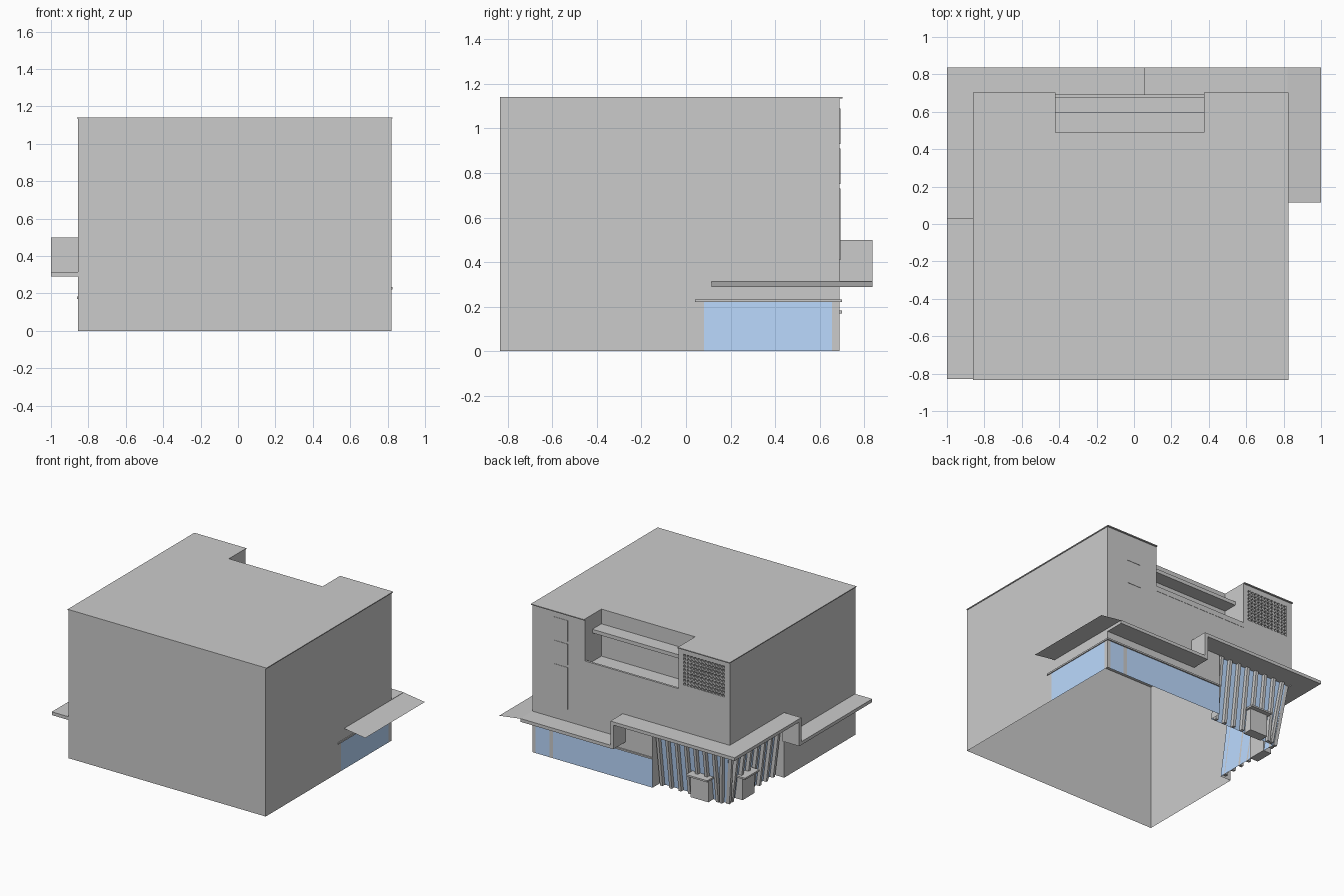
import bpy, bmesh
from mathutils import Vector

if "Cube" in bpy.data.objects:
    bpy.data.objects.remove(bpy.data.objects["Cube"])

X0, X1, Y0, Y1, H = -0.855, 0.82, -0.835, 0.69, 1.138
RX0, RX1, RY, RZ = -0.42, 0.375, 0.49, 0.78      # terrace recess
CX, CY, CZ = -0.2, 0.03, 0.48                    # limits of the glazed corner

glass = bpy.data.materials.new("glass")
glass.diffuse_color = (0.5, 0.7, 1.0, 1)
glass.use_nodes = True
glass.node_tree.nodes["Principled BSDF"].inputs["Base Color"].default_value = glass.diffuse_color


def finish(name, bm, mat=None):
    me = bpy.data.meshes.new(name)
    bm.to_mesh(me)
    bm.free()
    ob = bpy.data.objects.new(name, me)
    bpy.context.collection.objects.link(ob)
    if mat:
        me.materials.append(mat)
    return ob


def sheets(name, faces, mat=None):
    """Flat faces, each given as (outward direction, points)."""
    bm = bmesh.new()
    for out, pts in faces:
        f = bm.faces.new([bm.verts.new(p) for p in pts])
        f.normal_update()
        if f.normal.dot(Vector(out)) < 0:
            f.normal_flip()
    return finish(name, bm, mat)


def loft(bm, low, high):
    """Solid between two matching outlines."""
    a = [bm.verts.new(p) for p in low]
    b = [bm.verts.new(p) for p in high]
    n = len(a)
    fs = [bm.faces.new(a), bm.faces.new(b)]
    fs += [bm.faces.new((a[i], a[(i + 1) % n], b[(i + 1) % n], b[i])) for i in range(n)]
    bmesh.ops.recalc_face_normals(bm, faces=fs)


def rect(x0, x1, y0, y1, z):
    return [(x0, y0, z), (x1, y0, z), (x1, y1, z), (x0, y1, z)]


def boxes(name, dims):
    bm = bmesh.new()
    for x0, x1, y0, y1, z0, z1 in dims:
        loft(bm, rect(x0, x1, y0, y1, z0), rect(x0, x1, y0, y1, z1))
    return finish(name, bm)


def xwall(x, yz):
    return [(x, y, z) for y, z in yz]


def ywall(y, x0, x1, z0, z1):
    return [(x0, y, z0), (x1, y, z0), (x1, y, z1), (x0, y, z1)]


# Hollow outer walls, open underneath
B = (0, 1, 0)
PX0, PX1, PZ0, PZ1 = -0.814, -0.456, 0.853, 1.1  # vent opening
sheets("outer_walls", [
    ((0, -1, 0), ywall(Y0, X0, X1, 0, H)),
    ((1, 0, 0), xwall(X1, [(Y0, 0), (0.08, 0), (0.08, 0.22), (0.655, 0.22),
                           (0.655, 0), (Y1, 0), (Y1, H), (Y0, H)])),
    ((-1, 0, 0), xwall(X0, [(Y0, 0), (CY, 0), (CY, CZ), (Y1, CZ), (Y1, H), (Y0, H)])),
    (B, ywall(Y1, CX, X1, 0.22, CZ)),
    (B, ywall(Y1, X0, X1, CZ, RZ)),
    (B, ywall(Y1, RX1, X1, RZ, H)),
    (B, ywall(Y1, X0, PX0, RZ, H)),
    (B, ywall(Y1, PX1, RX0, RZ, H)),
    (B, ywall(Y1, PX0, PX1, RZ, PZ0)),
    (B, ywall(Y1, PX0, PX1, PZ1, H)),
    (B, ywall(Y1, 0.795, X1, 0, 0.22)),
    (B, ywall(Y1, 0.645, 0.675, 0, 0.22)),
])

# Terrace recess with back wall, floor and sides
sheets("terrace", [
    (B, ywall(RY, RX0, RX1, RZ, H)),
    ((0, 0, 1), rect(RX0, RX1, RY, Y1, RZ)),
    ((1, 0, 0), xwall(RX0, [(RY, RZ), (Y1, RZ), (Y1, H), (RY, H)])),
    ((-1, 0, 0), xwall(RX1, [(RY, RZ), (Y1, RZ), (Y1, H), (RY, H)])),
])
boxes("terrace_parapet", [(RX0, RX1, 0.675, 0.692, RZ, 0.82)])
boxes("terrace_canopy", [(RX0, RX1, RY, 0.60, 1.0, 1.028)])

# Roof plate with a small lip
outline = [(X0 - .007, Y0), (X1 + .006, Y0), (X1 + .006, 0.702), (RX1, 0.702),
           (RX1, RY), (RX0, RY), (RX0, 0.702), (X0 - .007, 0.702)]
bm = bmesh.new()
loft(bm, [(x, y, 1.134) for x, y in outline], [(x, y, 1.141) for x, y in outline])
finish("roof", bm)

# Vent grille: recessed plate behind crossing bars
sheets("vent_back", [(B, ywall(Y1 - 0.03, PX0, PX1, PZ0, PZ1))])
bars = []
NX, NZ, t = 12, 9, 0.005
for i in range(NX + 1):
    x = PX0 + (PX1 - PX0) * i / NX
    bars.append((x - t, x + t, Y1 - 0.03, Y1, PZ0, PZ1))
for i in range(NZ + 1):
    z = PZ0 + (PZ1 - PZ0) * i / NZ
    bars.append((PX0, PX1, Y1 - 0.028, Y1 - 0.001, z - t, z + t))
boxes("vent_bars", bars)

# Stacked shallow wall panels
boxes("wall_panels", [(0.52, 0.64, Y1 - 0.01, Y1 + 0.003, z - 0.16, z)
                      for z in (1.09, 0.91, 0.73, 0.57)])

# Shop windows and the trim above them
sheets("shop_windows", [
    ((1, 0, 0), xwall(X1, [(0.08, 0), (0.655, 0), (0.655, 0.22), (0.08, 0.22)])),
    (B, ywall(Y1, 0.675, 0.795, 0, 0.22)),
    (B, ywall(Y1, CX, 0.645, 0, 0.22)),
], glass)
boxes("window_trim", [(X1 - 0.01, 0.827, 0.04, 0.70, 0.221, 0.233),
                      (CX, X1 - 0.01, Y1 - 0.01, 0.70, 0.221, 0.233)])

# Stepped canopy: low, riser, raised around the corner, riser, low
boxes("canopy", [
    (0.055, X1, Y1, 0.838, 0.29, 0.315),
    (0.03, 0.055, Y1, 0.838, 0.29, 0.5),
    (-1, 0.03, Y1, 0.838, 0.475, 0.5),
    (-1, X0, 0.055, Y1, 0.475, 0.5),
    (-1, X0, CY, 0.055, 0.29, 0.5),
    (-1, X0, -0.83, CY, 0.29, 0.315),
])
sheets("canopy_sloped_end", [((0, 0, 1), [(X1, 0.115, 0.313), (1, 0.115, 0.288),
                                          (1, 0.838, 0.288), (X1, 0.838, 0.313)])])

# Corner glazing leaning inwards to the ground
GX, GY, D, LEAN = X0 + 0.028, Y1 - 0.028, 0.028, 0.062
sheets("corner_glazing", [
    (B, [(CX, GY - LEAN, 0), (GX + LEAN, GY - LEAN, 0), (GX, GY, CZ), (CX, GY, CZ)]),
    ((-1, 0, 0), [(GX + LEAN, CY, 0), (GX + LEAN, GY - LEAN, 0), (GX, GY, CZ), (GX, CY, CZ)]),
], glass)
sheets("corner_jambs", [
    ((-1, 0, 0), xwall(CX, [(GY - LEAN, 0), (Y1, 0), (Y1, CZ), (GY, CZ)])),
    (B, [(GX + LEAN, CY, 0), (X0, CY, 0), (X0, CY, CZ), (GX, CY, CZ)]),
    ((0, 0, -1), rect(X0, CX, GY, Y1, CZ)),
    ((0, 0, -1), rect(X0, GX, CY, GY, CZ)),
])

# Upright slats on both glazed sides
bm = bmesh.new()
w = 0.011
for i in range(8):
    x = CX - 0.03 - i * 0.079
    s = LEAN * 0.8 if i == 7 else 0
    loft(bm, rect(x - w + s, x + w + s, GY - LEAN, GY - LEAN + D, 0),
         rect(x - w, x + w, GY, GY + D, CZ))
for i in range(8):
    y = CY + 0.035 + i * 0.083
    s = LEAN * 0.8 if i == 7 else 0
    loft(bm, rect(GX + LEAN - D, GX + LEAN, y - w - s, y + w - s, 0),
         rect(GX - D, GX, y - w, y + w, CZ))
finish("corner_slats", bm)

# Doors with small hoods
boxes("doors", [(-0.655, -0.505, 0.59, 0.665, 0, 0.17),
                (-0.83, -0.76, 0.355, 0.50, 0, 0.17)])
boxes("door_hoods", [(-0.67, -0.49, 0.60, 0.70, 0.17, 0.183),
                     (-0.862, -0.77, 0.34, 0.515, 0.17, 0.183)])
